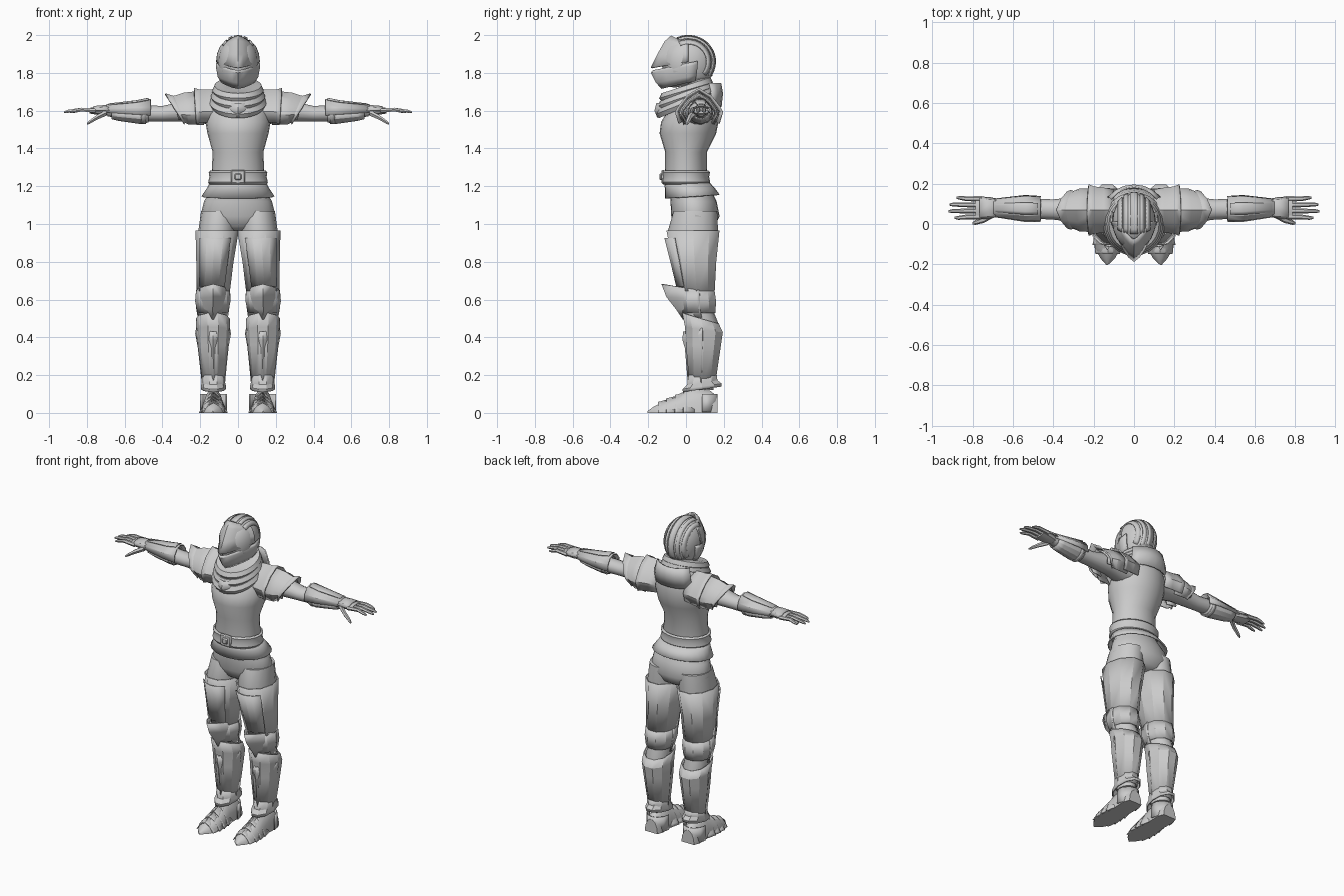
import bpy, bmesh, math
from mathutils import Vector

if "Cube" in bpy.data.objects:
    bpy.data.objects.remove(bpy.data.objects["Cube"])

GREY = (.6, .6, .6, 1)
steel = bpy.data.materials.new("grey_steel")
steel.use_nodes = True
steel.diffuse_color = GREY
steel.node_tree.nodes["Principled BSDF"].inputs["Base Color"].default_value = GREY


def finish(name, bm, mirror=False, solid=0, angle=35):
    bmesh.ops.recalc_face_normals(bm, faces=bm.faces)
    mesh = bpy.data.meshes.new(name)
    bm.to_mesh(mesh)
    bm.free()
    mesh.materials.append(steel)
    ob = bpy.data.objects.new(name, mesh)
    bpy.context.collection.objects.link(ob)
    for other in bpy.context.selected_objects:
        other.select_set(False)
    ob.select_set(True)
    bpy.context.view_layer.objects.active = ob
    bpy.ops.object.shade_smooth_by_angle(angle=math.radians(angle))
    if solid:
        thickness = ob.modifiers.new("thickness", "SOLIDIFY")
        thickness.thickness, thickness.offset = solid, 0
    if mirror:
        ob.modifiers.new("mirror", "MIRROR")
    return ob


def to_space(axis, along, u, v):
    return {"x": (along, u, v), "y": (u, along, v), "z": (u, v, along)}[axis]


def loft(name, axis, rows, sides=12, arc=None, shape=None, solid=0, mirror=False, angle=35):
    """Skin ellipses: place along axis, centre u v, radius u v, tilt. An arc gives an open plate."""
    bm = bmesh.new()
    rings = []
    start, end = arc or (0, 360)
    for along, u, v, ru, rv, *tilt in rows:
        ring = []
        for i in range(sides + 1 if arc else sides):
            a = math.radians(start + (end - start) * i / sides)
            c, s = math.cos(a), math.sin(a)
            if shape:
                c, s = shape(c, s)
            lean = tilt[0] * s if tilt else 0
            ring.append(bm.verts.new(to_space(axis, along + lean, u + ru * c, v + rv * s)))
        rings.append(ring)
    for low, high in zip(rings, rings[1:]):
        for i in range(sides):
            j = (i + 1) % len(low)
            bm.faces.new((low[i], low[j], high[j], high[i]))
    if not arc and not solid:
        bm.faces.new(rings[0])
        bm.faces.new(rings[-1])
    return finish(name, bm, mirror, solid, angle)


def section(keys, along):
    """Centre and radii of a body part at a place along it."""
    for a, b in zip(keys, keys[1:]):
        if along <= b[0]:
            break
    f = min(max((along - a[0]) / (b[0] - a[0]), 0), 1)
    return Vector(a[1:]).lerp(Vector(b[1:]), f)


def cover(name, axis, keys, rows, solid=.008, **options):
    """Plate that follows a body part: place, gap, tilt and forward push for each row."""
    fitted = []
    for along, gap, *extra in rows:
        tilt, push = (extra + [0, 0])[:2]
        u, v, ru, rv = section(keys, along)
        fitted.append((along, u, v, ru + gap, rv + gap + push, tilt))
    return loft(name, axis, fitted, solid=solid, **options)


def box(name, centre, width, depth):
    bm = bmesh.new()
    bmesh.ops.create_cube(bm, size=1)
    for v in bm.verts:
        v.co = Vector(centre) + v.co * Vector((width, depth, width))
    bevel = finish(name, bm).modifiers.new("bevel", "BEVEL")
    bevel.width = .006


def beak(c, s):      # creased point towards the front
    return (c, s) if s > 0 else (c, abs(c) ** 1.5 - 1)


def ridge(c, s):     # creased point upwards
    return (c, s) if s < 0 else (c, 1 - abs(c) ** 1.7)


def sole(c, s):      # flat underside
    return c, max(s, 0)


# Body sections that the armour follows
torso = [(1.2, 0, 0, .143, .112), (1.38, 0, 0, .134, .11), (1.48, 0, .01, .162, .15),
         (1.54, 0, .02, .172, .152), (1.6, 0, .04, .165, .136), (1.66, 0, .055, .14, .11),
         (1.71, 0, .055, .085, .08), (1.79, 0, .03, .06, .065)]
hips = [(.965, 0, .05, .09, .07), (.985, 0, .05, .16, .1), (1.04, 0, .05, .2, .128),
        (1.12, 0, .04, .18, .122), (1.19, 0, .02, .14, .108), (1.22, 0, 0, .136, .108)]
leg = [(.12, .13, .085, .048, .06), (.44, .132, .095, .075, .09), (.54, .134, .065, .07, .08),
       (.66, .132, .055, .076, .086), (.95, .112, .035, .1, .135), (1.07, .1, .05, .095, .115)]
shoe = [(-.203, .133, 0, .004, .01), (-.17, .13, 0, .036, .035), (-.12, .13, 0, .064, .06),
        (-.04, .13, 0, .064, .09), (.03, .13, 0, .056, .13), (.13, .13, 0, .058, .12),
        (.168, .13, 0, .045, .085)]
arm = [(.12, .06, 1.6, .09, .08), (.25, .07, 1.6, .068, .06), (.4, .072, 1.584, .05, .042),
       (.5, .076, 1.586, .05, .044), (.69, .08, 1.595, .033, .026)]
hand = [(.68, .08, 1.596, .034, .024), (.72, .08, 1.597, .046, .024), (.785, .08, 1.6, .05, .016)]
shoulder = [(.1, .068, 1.6, .1, .105), (.32, .07, 1.592, .09, .08)]

# Head: an egg that narrows less towards the jaw
HEAD_Y, HEAD_Z, HEAD_W, HEAD_D, HEAD_H = .012, 1.86, .107, .14, .134
head = []
for degrees in range(-60, 90, 12):
    a = math.radians(degrees)
    girth = math.cos(a) ** (.6 if a < 0 else 1)
    head.append((HEAD_Z + HEAD_H * math.sin(a), 0, HEAD_Y, HEAD_W * girth, HEAD_D * girth))

loft("torso", "z", torso, sides=24, angle=60)
loft("hips", "z", hips, sides=24, angle=60)
loft("leg", "z", leg, sides=16, mirror=True, angle=60)
loft("arm", "x", arm, sides=14, mirror=True, angle=60)
loft("palm", "x", hand, sides=10, mirror=True)
loft("shoe", "y", shoe, sides=14, mirror=True, shape=sole)
loft("helmet_skull", "z", head, sides=20, angle=50)

# Belt, buckle, skirt and back collar
cover("belt", "z", torso, [(1.212, .006), (1.222, .012), (1.25, .007), (1.272, .012), (1.28, .005)],
      sides=24, angle=25)
box("buckle_plate", (0, -.122, 1.25), width=.074, depth=.018)
box("buckle_stud", (0, -.132, 1.25), width=.036, depth=.018)
cover("skirt", "z", hips, [(1.145, .024, .01), (1.19, .02), (1.225, .006)], sides=24)
cover("back_collar", "z", torso, [(1.62, .012), (1.69, .045), (1.745, .065)], sides=6, arc=(35, 145))

# Scarf folds, low at the chest and high at the nape
fold = [(-.012, -.05), (-.03, -.01), (-.008, .004), (.018, -.008), (.022, -.04)]
for i in range(3):
    z, r, drop = 1.652 + .032 * i, .148 - .008 * i, .062 - .01 * i
    rows = [(z + dz, 0, 0, r + dr, r + dr + .006, drop) for dz, dr in fold]
    loft("scarf_fold_%d" % (i + 1), "z", rows, sides=24, angle=50)
loft("scarf_drape", "z", [(1.64, 0, 0, .14, .15), (1.63, 0, 0, .135, .16, .03), (1.61, 0, 0, .12, .145, .045)],
     arc=(195, 345), solid=.014, shape=beak)

# Raised ribs that run over the helmet from front to back
for name, middle in (("helmet_comb", .01), ("inner_helmet_rib", .04), ("outer_helmet_rib", .07)):
    rows = []
    for x in (middle - .01, middle + .01):
        scale = math.sqrt(1 - (x / HEAD_W) ** 2)
        rows.append((x, HEAD_Y, HEAD_Z, HEAD_D * scale + .004, HEAD_H * scale + .004))
    loft(name, "x", rows, sides=16, arc=(-40, 115), solid=.006, mirror=True)

# Pointed two-part visor with a chin plate
cover("upper_visor", "z", head, [(1.858, .006, .032, .05), (1.9, .006, .004, .022),
      (1.94, .006, -.025, .004), (1.952, 0, -.043, -.013)], sides=14, arc=(180, 360), shape=beak)
cover("lower_visor", "z", head, [(1.75, .01, .032, .03), (1.78, .01, .03, .035),
      (1.835, .008, .035, .047), (1.852, .005, .04, .04)], sides=14, arc=(165, 375), shape=beak)
cover("chin_plate", "z", head, [(1.735, -.01, .015), (1.76, .006, .03, .02)], solid=0, sides=14, shape=beak)

# Forearm guards
crisp = {"solid": .006, "mirror": True, "angle": 20}
cover("vambrace_top", "x", arm, [(.462, .012, 0, .02), (.54, .018), (.695, .01)],
      sides=6, arc=(-8, 188), **crisp)
cover("vambrace_ridge", "x", arm, [(.475, .016, 0, .02), (.54, .024), (.685, .014)],
      sides=4, arc=(65, 115), **crisp)
cover("vambrace_under", "x", arm, [(.475, .002), (.52, .012), (.63, .012), (.67, .008)],
      sides=6, arc=(185, 355), **crisp)
for name, x in (("elbow_strap", .5), ("wrist_strap", .63)):
    cover(name, "x", arm, [(x - .012, .01), (x + .012, .01)], **crisp)
cover("hand_plate", "x", hand, [(.67, .008), (.72, .006), (.765, .005)], sides=5, arc=(5, 175), **crisp)

# Fingers fan out a little and the thumb hangs down
for i, (name, tip) in enumerate([("index", .89), ("middle", .92), ("ring", .915), ("little", .88)]):
    spread = .03 * (i - 1.5)
    rows = [(.755, .08 + spread, 1.6, .013, .013), (.83, .08 + spread, 1.606, .012, .011),
            (tip - .02, .08 + spread * 1.1, 1.597, .01, .009), (tip, .08 + spread * 1.1, 1.592, .005, .005)]
    loft(name + "_finger", "x", rows, sides=6, mirror=True)
loft("thumb", "x", [(.695, .05, 1.59, .018, .018), (.745, .02, 1.566, .015, .015),
     (.785, .008, 1.54, .012, .011), (.8, .003, 1.53, .006, .006)], sides=6, mirror=True)

# Layered shoulder guards with flared rims
guard = {"sides": 8, "shape": ridge, "mirror": True, "angle": 25}
cover("inner_pauldron", "x", shoulder, [(.1, 0), (.15, .01), (.2, .018, .005), (.225, .03, .008)],
      arc=(-32, 212), **guard)
cover("outer_pauldron", "x", shoulder, [(.18, .01), (.27, .012, .015), (.305, 0, .035), (.325, .006, .06, .01)],
      arc=(-42, 222), **guard)
cover("lower_pauldron", "x", shoulder, [(.25, -.01), (.325, -.012, .02)], arc=(-35, 215), **guard)

# Leg armour
cover("thigh_guard", "z", leg, [(.62, .01), (.8, .008), (.965, .012)], sides=10, **crisp)
cover("thigh_panel", "z", leg, [(.67, .016), (.8, .016), (.925, .018)], sides=4, arc=(230, 320), **crisp)
cover("knee_band", "z", leg, [(.53, .008), (.59, .018), (.645, .012)], sides=10, **crisp)
cover("knee_guard", "z", leg, [(.505, .006, .01), (.55, .014, 0, .02), (.6, .018, -.015, .06),
      (.652, .012, -.03, .085)], sides=6, arc=(175, 365), shape=beak, **crisp)
cover("greave", "z", leg, [(.14, .006), (.36, .012), (.44, .012, -.015), (.5, .015, -.03)], sides=10, **crisp)
cover("shin_guard", "z", leg, [(.15, .01), (.345, .014), (.42, .022, .035), (.45, .016, .02)],
      sides=6, arc=(195, 345), shape=beak, **crisp)
cover("ankle_cuff", "z", leg, [(.125, .014, .015, .03), (.14, .014, .015, .03), (.16, .008, .012, .01),
      (.21, .006)], sides=10, **crisp)
cover("heel_plate", "z", leg, [(.005, .02), (.1, .02)], sides=6, arc=(0, 180), **crisp)

# Overlapping plates along each foot
for i in range(4):
    y = .01 - .045 * i
    cover("foot_plate_%d" % (i + 1), "y", shoe, [(y + .035, 0), (y - .012, .006), (y - .024, .01)],
          sides=8, arc=(0, 180), shape=ridge, **crisp)
